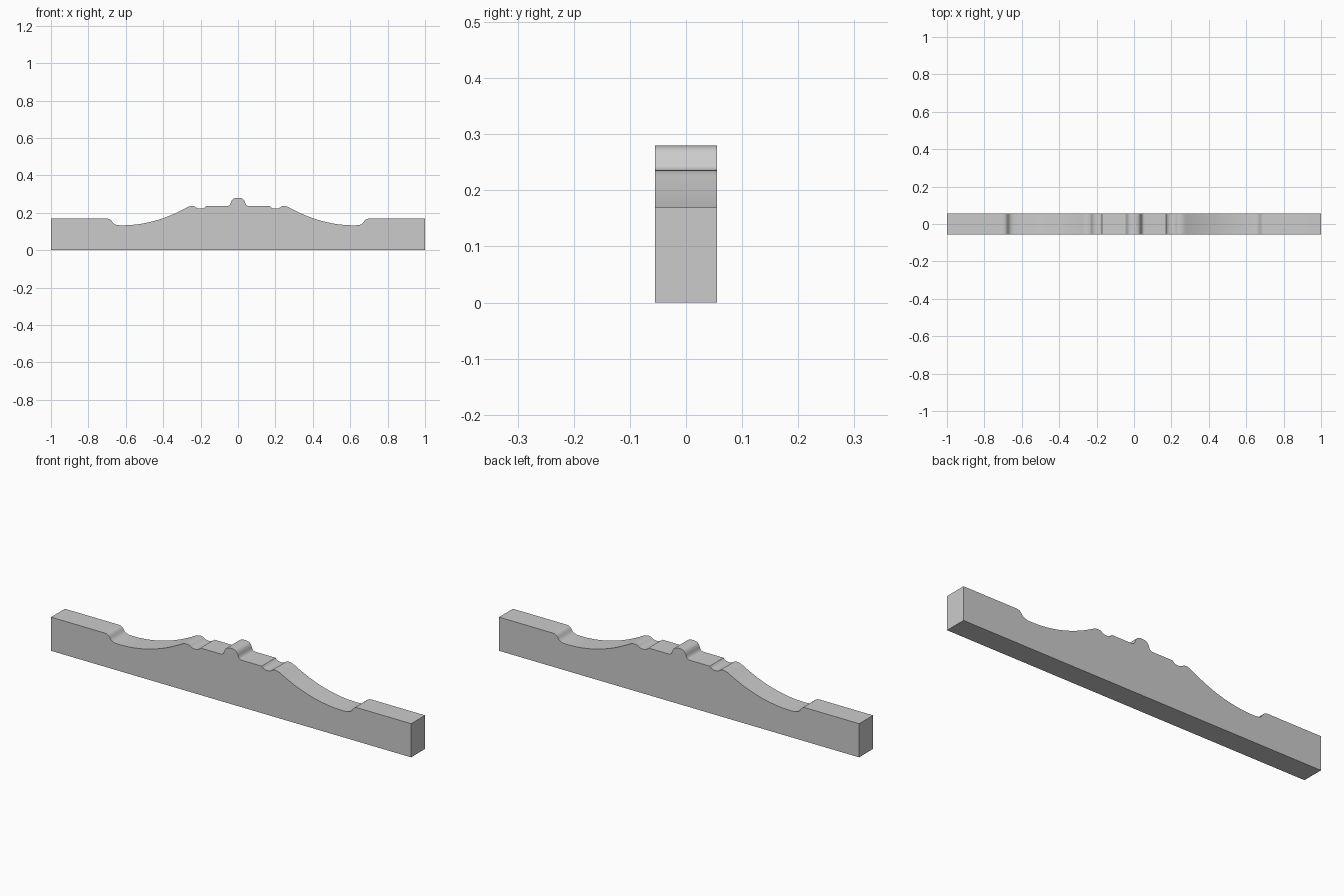
import bpy
import bmesh
import math
from mathutils import Vector
from mathutils.geometry import interpolate_bezier

cube = bpy.data.objects.get("Cube")
if cube:
    bpy.data.objects.remove(cube, do_unlink=True)

HALF_DEPTH = 0.055

# Flat grey finish
grey = bpy.data.materials.new("plain grey")
grey.use_nodes = True
colour = (0.6, 0.6, 0.6, 1)
grey.diffuse_color = colour
grey.node_tree.nodes["Principled BSDF"].inputs["Base Color"].default_value = colour

# Right half of the crest line, centre to end: start, two handles, end, steps
curves = [
    ((0, 0.28), (0.022, 0.28), (0.031, 0.274), (0.037, 0.258), 8),       # centre knob
    ((0.037, 0.258), (0.041, 0.245), (0.044, 0.236), (0.06, 0.236), 6),  # knob foot
    ((0.17, 0.236), (0.178, 0.225), (0.188, 0.222), (0.2, 0.222), 6),    # notch
    ((0.2, 0.222), (0.212, 0.222), (0.222, 0.225), (0.23, 0.233), 6),
    ((0.23, 0.233), (0.245, 0.239), (0.264, 0.235), (0.28, 0.225), 8),   # shoulder
    ((0.28, 0.225), (0.385, 0.167), (0.5, 0.133), (0.62, 0.133), 20),    # long sweep
    ((0.62, 0.133), (0.65, 0.133), (0.662, 0.136), (0.672, 0.15), 8),    # end step
    ((0.672, 0.15), (0.68, 0.164), (0.688, 0.169), (0.705, 0.169), 8),
]
half = []
for a, b, c, d, steps in curves:
    for p in interpolate_bezier(Vector(a), Vector(b), Vector(c), Vector(d), steps + 1):
        if not half or (Vector(p[:2]) - half[-1]).length > 1e-5:
            half.append(Vector(p[:2]))
half += [Vector((1, 0.169)), Vector((1, 0))]

# Mirror the half into a closed outline
outline = [(p.x, p.y) for p in half]
outline += [(-x, z) for x, z in reversed(outline[1:])]

# Extrude the outline through the depth
bm = bmesh.new()
face = bm.faces.new([bm.verts.new((x, -HALF_DEPTH, z)) for x, z in outline])
result = bmesh.ops.extrude_face_region(bm, geom=[face], use_keep_orig=True)
moved = [v for v in result["geom"] if isinstance(v, bmesh.types.BMVert)]
bmesh.ops.translate(bm, verts=moved, vec=(0, 2 * HALF_DEPTH, 0))
bmesh.ops.recalc_face_normals(bm, faces=bm.faces[:])
mesh = bpy.data.meshes.new("carved_rail")
bm.to_mesh(mesh)
bm.free()
mesh.materials.append(grey)

rail = bpy.data.objects.new("carved_rail", mesh)
bpy.context.collection.objects.link(rail)
bpy.ops.object.select_all(action="DESELECT")
rail.select_set(True)
bpy.context.view_layer.objects.active = rail
bpy.ops.object.shade_smooth_by_angle(angle=math.radians(30))
